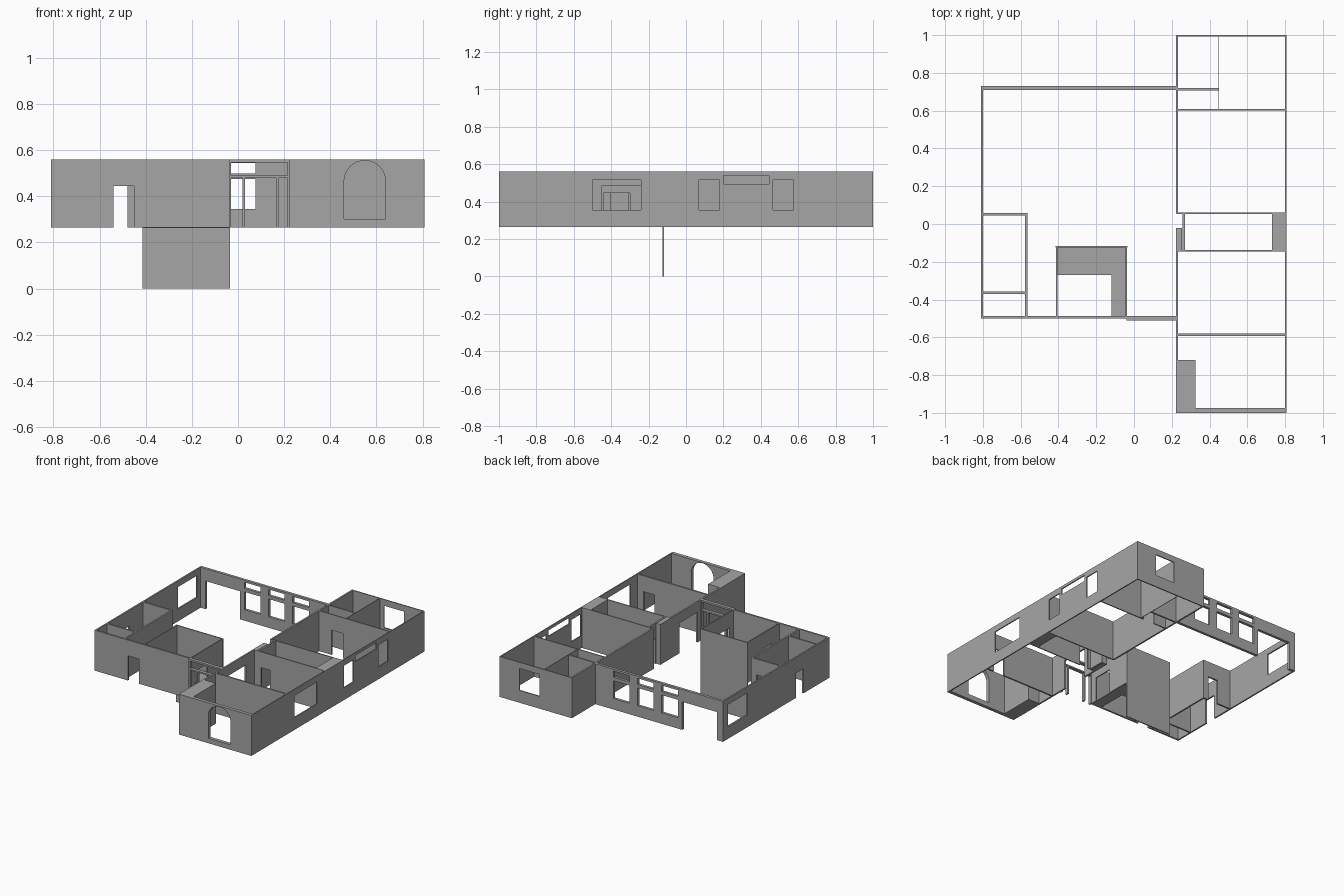
import bpy, bmesh, math
from mathutils import Vector

if "Cube" in bpy.data.objects:
    bpy.data.objects.remove(bpy.data.objects["Cube"], do_unlink=True)

LOW, HIGH = 0.265, 0.56      # floor and top level of the walls
DOOR = 0.445                 # door head
SILL, HEAD = 0.355, 0.515    # usual window sill and head

grey = bpy.data.materials.new("plaster grey")
grey.use_nodes = True
colour = (0.38, 0.38, 0.38, 1)
grey.diffuse_color = colour
grey.node_tree.nodes["Principled BSDF"].inputs["Base Color"].default_value = colour


def add_prism(bm, outline, axis, a, b):
    """Extrude an outline of (along, height) from a to b across a wall."""
    def place(u, z, d):
        return (u, d, z) if axis == "x" else (d, u, z)
    near = [bm.verts.new(place(u, z, a)) for u, z in outline]
    far = [bm.verts.new(place(u, z, b)) for u, z in outline]
    bm.faces.new(near)
    bm.faces.new(far[::-1])
    for i in range(len(near)):
        j = (i + 1) % len(near)
        bm.faces.new((near[j], near[i], far[i], far[j]))


def rect(u0, u1, z0, z1):
    return [(u0, z0), (u1, z0), (u1, z1), (u0, z1)]


def door(u0, u1, top=DOOR):
    return rect(u0, u1, LOW - 0.05, top)


def window(u0, u1, z0=SILL, z1=HEAD):
    return rect(u0, u1, z0, z1)


def arch(u0, u1, z0, top):
    r, mid = (u1 - u0) / 2, (u0 + u1) / 2
    curve = [(mid + r * math.cos(math.pi * i / 16), top - r + r * math.sin(math.pi * i / 16))
             for i in range(17)]
    return [(u0, z0), (u1, z0)] + curve


def make(name, outlines, axis, a, b):
    bm = bmesh.new()
    for outline in outlines:
        add_prism(bm, outline, axis, a, b)
    bmesh.ops.recalc_face_normals(bm, faces=bm.faces)
    mesh = bpy.data.meshes.new(name)
    bm.to_mesh(mesh)
    bm.free()
    obj = bpy.data.objects.new(name, mesh)
    bpy.context.collection.objects.link(obj)
    mesh.materials.append(grey)
    return obj


def wall(name, axis, u0, u1, a, b, holes=(), z0=LOW, z1=HIGH):
    """Wall running along an axis, a to b thick, with openings cut through."""
    obj = make(name, [rect(u0, u1, z0, z1)], axis, a, b)
    if holes:
        cutter = make(name + "_cutter", holes, axis, a - 0.02, b + 0.02)
        cutter.hide_render = True
        mod = obj.modifiers.new("openings", "BOOLEAN")
        mod.operation, mod.solver, mod.object = "DIFFERENCE", "EXACT", cutter
        bpy.context.view_layer.objects.active = obj
        bpy.ops.object.modifier_apply(modifier=mod.name)
        bpy.data.objects.remove(cutter, do_unlink=True)
    return obj


# Main hall: outer walls
wall("hall_west_wall", "y", -0.5, 0.73, -0.81, -0.799,
     [window(0.45, 0.67), door(-0.2, -0.11)])
garden = [door(-0.76, -0.48, 0.47)]
for left in (-0.445, -0.25, -0.055):
    garden += [window(left, left + 0.13, 0.345, 0.475), window(left, left + 0.13, 0.5, 0.545)]
wall("hall_north_wall", "x", -0.81, 0.225, 0.71, 0.73, garden)
wall("hall_south_wall", "x", -0.81, -0.04, -0.5, -0.487, [door(-0.54, -0.45)])
wall("entrance_frame", "x", -0.04, 0.225, -0.512, -0.488,
     [door(-0.03, 0.02, 0.48), door(0.03, 0.165, 0.48), door(0.175, 0.215, 0.48),
      window(-0.03, 0.215, 0.49, 0.547)])

# Small rooms in the west corner
wall("west_room_north_wall", "x", -0.81, -0.565, 0.045, 0.058, [door(-0.69, -0.61)])
wall("west_room_divider", "x", -0.81, -0.565, -0.37, -0.358)
wall("west_room_east_wall", "y", -0.49, 0.058, -0.577, -0.565)

# Stairwell beside the entrance, with its deep back wall
wall("stair_back_wall", "x", -0.415, -0.035, -0.125, -0.117, z0=0)
wall("stair_west_wall", "y", -0.49, -0.117, -0.414, -0.406, [door(-0.4, -0.31)])
wall("stair_east_wall", "y", -0.49, -0.117, -0.044, -0.036, [door(-0.44, -0.3)])
wall("landing_back", "x", -0.41, -0.04, -0.27, -0.12, z0=LOW - 0.002, z1=LOW + 0.003)
wall("landing_side", "x", -0.12, -0.04, -0.49, -0.27, z0=LOW - 0.002, z1=LOW + 0.003)

# East wing: outer walls
wall("wing_east_wall", "y", -1, 1, 0.8, 0.808,
     [window(-0.5, -0.24), window(0.07, 0.18), window(0.2, 0.445, 0.495, 0.54),
      window(0.465, 0.575)])
wall("wing_south_wall", "x", 0.225, 0.808, -1, -0.975, [arch(0.46, 0.64, 0.302, 0.555)])
wall("wing_north_wall", "x", 0.225, 0.808, 0.992, 1, [window(0.485, 0.645)])
wall("wing_west_wall_north", "y", 0.055, 1, 0.222, 0.234)
wall("wing_west_wall_south", "y", -0.72, -0.14, 0.222, 0.234, [door(-0.45, -0.24, 0.485)])

# East wing: partitions
wall("south_room_partition", "x", 0.23, 0.8, -0.592, -0.58, [door(0.66, 0.75)])
wall("passage_south_wall", "x", 0.225, 0.8, -0.146, -0.138, [door(0.29, 0.36)])
wall("passage_north_wall", "x", 0.225, 0.8, 0.052, 0.06)
wall("passage_west_wall", "y", -0.14, 0.055, 0.258, 0.27, [door(-0.015, 0.045)])
wall("north_room_partition", "x", 0.225, 0.8, 0.602, 0.61, [door(0.335, 0.425)])
wall("closet_partition", "y", 0.605, 0.995, 0.447, 0.451)
wall("closet_divider", "x", 0.23, 0.447, 0.708, 0.72)

# Solid piers
wall("corner_pier", "x", 0.222, 0.325, -1, -0.72)
wall("passage_end_pier", "x", 0.73, 0.808, -0.142, 0.056)
wall("passage_side_pier", "x", 0.222, 0.255, -0.14, -0.02)
